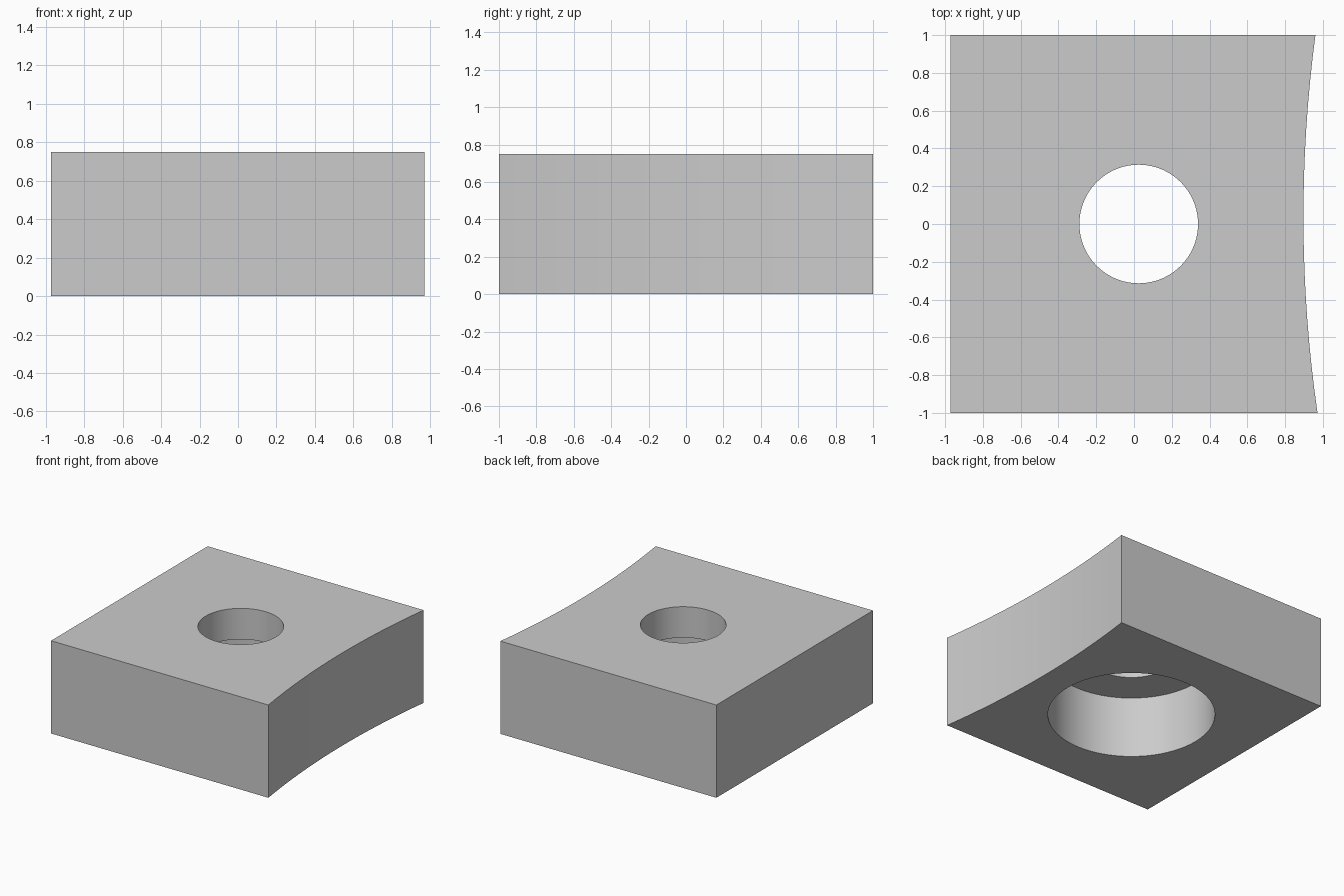
import bpy
import bmesh
import math

cube = bpy.data.objects.get("Cube")
if cube:
    bpy.data.objects.remove(cube, do_unlink=True)

HEIGHT = 0.75
LEFT_X = -0.972
HOLE_X = 0.025
ARC_STEPS = 16
# Shallow concave side: deepest point and radius of the arc
ARC_X, ARC_Y, ARC_R = 0.897, -0.04 + 0.08, 7.3

grey = bpy.data.materials.new("plain grey")
grey.use_nodes = True
grey.diffuse_color = (0.6, 0.6, 0.6, 1)
grey.node_tree.nodes["Principled BSDF"].inputs["Base Color"].default_value = (0.6, 0.6, 0.6, 1)


def arc_point(y):
    return (ARC_X + ARC_R - math.sqrt(ARC_R ** 2 - (y - ARC_Y) ** 2), y)


# Block: outline with one concave side, extruded upwards
outline = [(LEFT_X, 1), (LEFT_X, -1)]
outline += [arc_point(-1 + 2 * i / ARC_STEPS) for i in range(ARC_STEPS + 1)]
bm = bmesh.new()
base = bm.faces.new([bm.verts.new((x, y, 0)) for x, y in outline])
top = bmesh.ops.extrude_face_region(bm, geom=[base])["geom"]
bmesh.ops.translate(bm, vec=(0, 0, HEIGHT),
                    verts=[v for v in top if isinstance(v, bmesh.types.BMVert)])
bmesh.ops.recalc_face_normals(bm, faces=bm.faces)
mesh = bpy.data.meshes.new("block")
bm.to_mesh(mesh)
bm.free()
mesh.materials.append(grey)
block = bpy.data.objects.new("block", mesh)
bpy.context.collection.objects.link(block)


def bore(name, radius, z_low, z_high):
    """Cut a vertical round hole through the block between two heights."""
    bpy.ops.mesh.primitive_cylinder_add(
        vertices=72, radius=radius, depth=z_high - z_low,
        location=(HOLE_X, 0, (z_low + z_high) / 2))
    cutter = bpy.context.object
    cutter.name = name
    cutter.hide_render = True
    cutter.data.materials.append(grey)
    cut = block.modifiers.new(name, 'BOOLEAN')
    cut.operation = 'DIFFERENCE'
    cut.solver = 'EXACT'
    cut.object = cutter
    bpy.ops.object.select_all(action='DESELECT')
    block.select_set(True)
    bpy.context.view_layer.objects.active = block
    bpy.ops.object.modifier_apply(modifier=cut.name)
    bpy.data.objects.remove(cutter, do_unlink=True)


# Wide recess from below, then the narrow hole right through
bore("recess_cutter", 0.62, -0.2, 0.5)
bore("hole_cutter", 0.314, -0.3, HEIGHT + 0.2)

bpy.ops.object.shade_smooth_by_angle(angle=math.radians(30))
